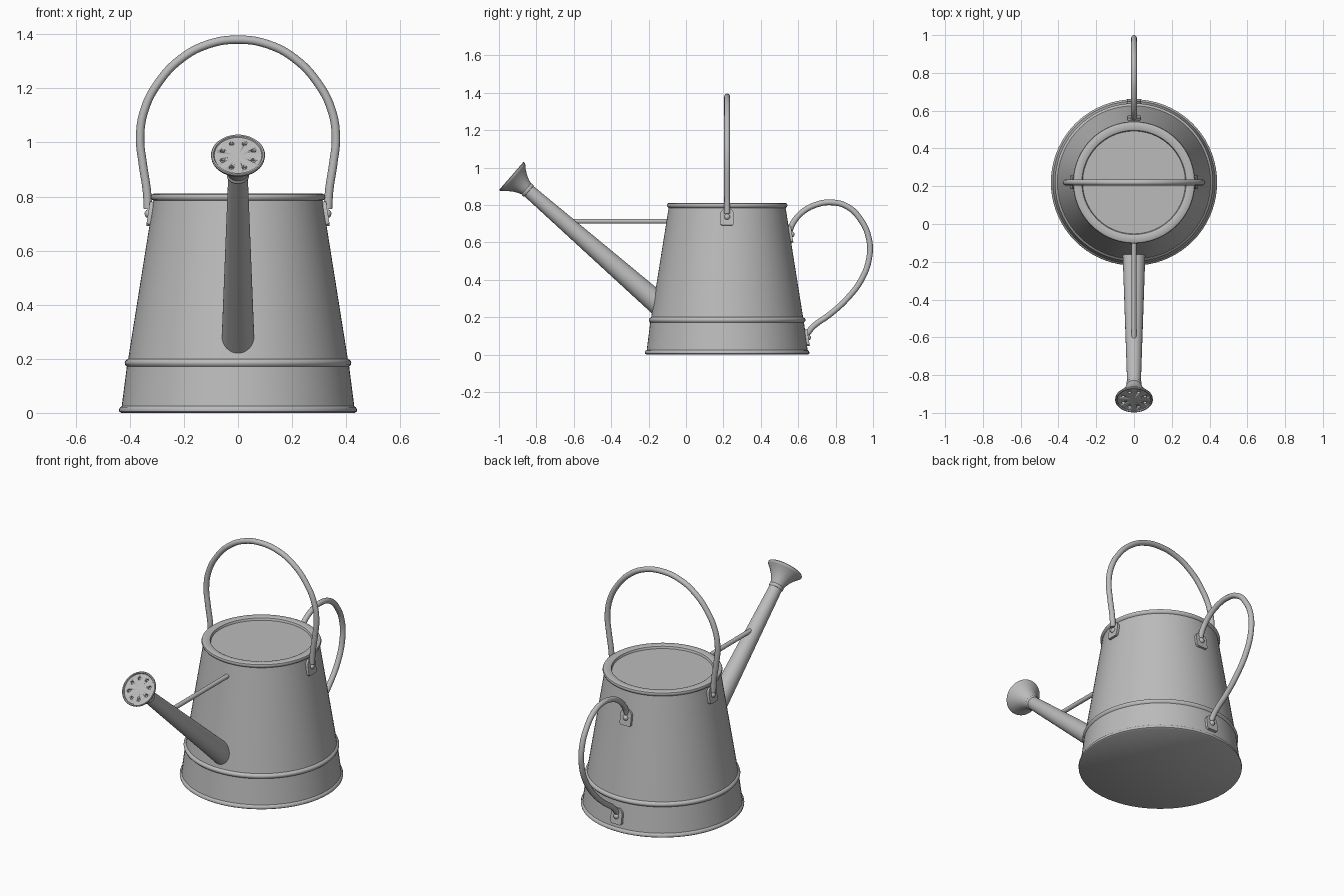
import bpy, bmesh, math
from mathutils import Vector, Matrix

cube = bpy.data.objects.get("Cube")
if cube:
    bpy.data.objects.remove(cube, do_unlink=True)

metal = bpy.data.materials.new("galvanised grey")
metal.use_nodes = True
GREY = (0.5, 0.5, 0.5, 1)
metal.diffuse_color = GREY
metal.node_tree.nodes["Principled BSDF"].inputs["Base Color"].default_value = GREY

CY = 0.22                       # body axis
TILT = math.atan(0.093 / 0.59)  # slope of the wall


def wall(z):
    return 0.405 - (z - 0.2) * math.tan(TILT)


def finish(ob, angle=40):
    ob.data.materials.clear()
    ob.data.materials.append(metal)
    bpy.ops.object.select_all(action='DESELECT')
    ob.select_set(True)
    bpy.context.view_layer.objects.active = ob
    bpy.ops.object.shade_smooth_by_angle(angle=math.radians(angle))
    return ob


def from_bmesh(name, bm, matrix=Matrix()):
    bmesh.ops.recalc_face_normals(bm, faces=bm.faces)
    me = bpy.data.meshes.new(name)
    bm.to_mesh(me)
    bm.free()
    ob = bpy.data.objects.new(name, me)
    ob.matrix_world = matrix
    bpy.context.collection.objects.link(ob)
    return finish(ob)


def lathe(name, profile, matrix, steps=64):
    """Spin (radius, height) points around the local z axis."""
    bm = bmesh.new()
    vs = [bm.verts.new((r, 0, z)) for r, z in profile]
    es = [bm.edges.new(p) for p in zip(vs, vs[1:])]
    bmesh.ops.spin(bm, geom=vs + es, axis=(0, 0, 1), cent=(0, 0, 0),
                   angle=math.tau, steps=steps)
    bmesh.ops.remove_doubles(bm, verts=bm.verts, dist=1e-5)
    return from_bmesh(name, bm, matrix)


def tube(name, points, radius):
    """Round bar through the points, on a smooth curve."""
    cu = bpy.data.curves.new(name, 'CURVE')
    cu.dimensions = '3D'
    cu.bevel_depth, cu.bevel_resolution = radius, 4
    cu.resolution_u, cu.use_fill_caps = 10, True
    sp = cu.splines.new('BEZIER')
    sp.bezier_points.add(len(points) - 1)
    for bp, co in zip(sp.bezier_points, points):
        bp.co = co
        bp.handle_left_type = bp.handle_right_type = 'AUTO'
    ob = bpy.data.objects.new(name, cu)
    bpy.context.collection.objects.link(ob)
    bpy.ops.object.select_all(action='DESELECT')
    ob.select_set(True)
    bpy.context.view_layer.objects.active = ob
    bpy.ops.object.convert(target='MESH')
    return finish(bpy.context.object)


def bracket(name, z, azimuth, radius):
    """Riveted tab lying on the wall; local z points outward, local y up."""
    place = (Matrix.Translation((0, CY, z)) @ Matrix.Rotation(azimuth, 4, 'Z')
             @ Matrix.Translation((radius, 0, 0))
             @ Matrix.Rotation(math.pi / 2 - TILT, 4, 'Y')
             @ Matrix.Rotation(math.pi / 2, 4, 'Z'))
    half = [(0.028, -0.045), (0.036, -0.037), (0.036, 0.022), (0.03, 0.034), (0.016, 0.046)]
    outline = half + [(-x, y) for x, y in reversed(half)]
    bm = bmesh.new()
    face = bm.faces.new([bm.verts.new((x, y, -0.008)) for x, y in outline])
    ext = bmesh.ops.extrude_face_region(bm, geom=[face])
    bmesh.ops.translate(bm, vec=(0, 0, 0.02),
                        verts=[v for v in ext["geom"] if isinstance(v, bmesh.types.BMVert)])
    from_bmesh(name + "_bracket", bm, place)
    lathe(name + "_rivet", [(0.016, 0.008), (0.015, 0.016), (0.011, 0.021), (0.005, 0.024),
                            (0, 0.025)], place, 20)


# Body: foot bead, skirt, middle bead, tapered wall, rolled rim, sunk lid
lathe("body", [
    (0, 0), (0.432, 0), (0.439, 0.005), (0.44, 0.013), (0.436, 0.021), (0.43, 0.025),
    (0.411, 0.172), (0.417, 0.178), (0.419, 0.186), (0.416, 0.194), (0.406, 0.2),
    (wall(0.785), 0.785), (0.32, 0.79), (0.323, 0.799), (0.32, 0.807), (0.312, 0.811),
    (0.285, 0.811), (0.276, 0.807), (0.272, 0.795), (0, 0.795)],
    Matrix.Translation((0, CY, 0)), 72)

# Spout and rose share a slanted axis
axis = Vector((0, -0.754, 0.657)).normalized()
rose_centre = Vector((0, -0.934, 0.956))
slant = Matrix.Translation(rose_centre) @ axis.to_track_quat('Z', 'Y').to_matrix().to_4x4()
lathe("spout", [(0, -1.1), (0.062, -1.1), (0.036, -0.11), (0, -0.11)], slant, 40)
rose = lathe("rose", [
    (0, -0.125), (0.037, -0.125), (0.041, -0.12), (0.041, -0.112), (0.038, -0.107),
    (0.046, -0.085), (0.06, -0.058), (0.078, -0.034), (0.093, -0.018), (0.099, -0.012),
    (0.1, -0.004), (0.097, 0), (0.091, 0), (0.088, -0.006), (0, -0.006)], slant, 48)

# Sprinkler holes cut in the rose face
bm = bmesh.new()
for i in range(8):
    a = math.tau * (i + 0.5) / 8
    bmesh.ops.create_cone(bm, cap_ends=True, segments=14, radius1=0.009, radius2=0.009,
                          depth=0.03, matrix=Matrix.Translation(
                              (0.062 * math.cos(a), 0.062 * math.sin(a), -0.005)))
cutter = from_bmesh("hole_cutter", bm, slant)
cutter.hide_render = True
cutter.hide_set(True)
cut = rose.modifiers.new("holes", 'BOOLEAN')
cut.object, cut.operation, cut.solver = cutter, 'DIFFERENCE', 'EXACT'
bpy.context.view_layer.objects.active = rose
bpy.ops.object.modifier_apply(modifier=cut.name)
bpy.data.objects.remove(cutter, do_unlink=True)

# Brace from wall to spout
tube("spout_brace", [(0, -0.09, 0.713), (0, -0.61, 0.713)], 0.013)

# Carrying handle over the top, mirrored from one half
half = [(0.333, 0.755), (0.337, 0.82), (0.352, 0.92), (0.362, 1.02), (0.346, 1.12),
        (0.295, 1.22), (0.21, 1.31), (0.11, 1.363)]
arch = half + [(0, 1.38)] + [(-x, z) for x, z in reversed(half)]
tube("top_handle", [(x, CY, z) for x, z in arch], 0.0155)
for side, azimuth in (("left", 0), ("right", math.pi)):
    bracket(side + "_handle", 0.735, azimuth, wall(0.735))

# Rear grip
grip = [(0.555, 0.665), (0.575, 0.708), (0.626, 0.765), (0.7, 0.803), (0.78, 0.814),
        (0.865, 0.79), (0.935, 0.72), (0.978, 0.62), (0.98, 0.52), (0.94, 0.405),
        (0.86, 0.298), (0.77, 0.216), (0.68, 0.15), (0.648, 0.112)]
tube("rear_grip", [(0, y, z) for y, z in grip], 0.0155)
bracket("upper_grip", 0.642, math.pi / 2, wall(0.642))
bracket("lower_grip", 0.09, math.pi / 2, 0.423)
